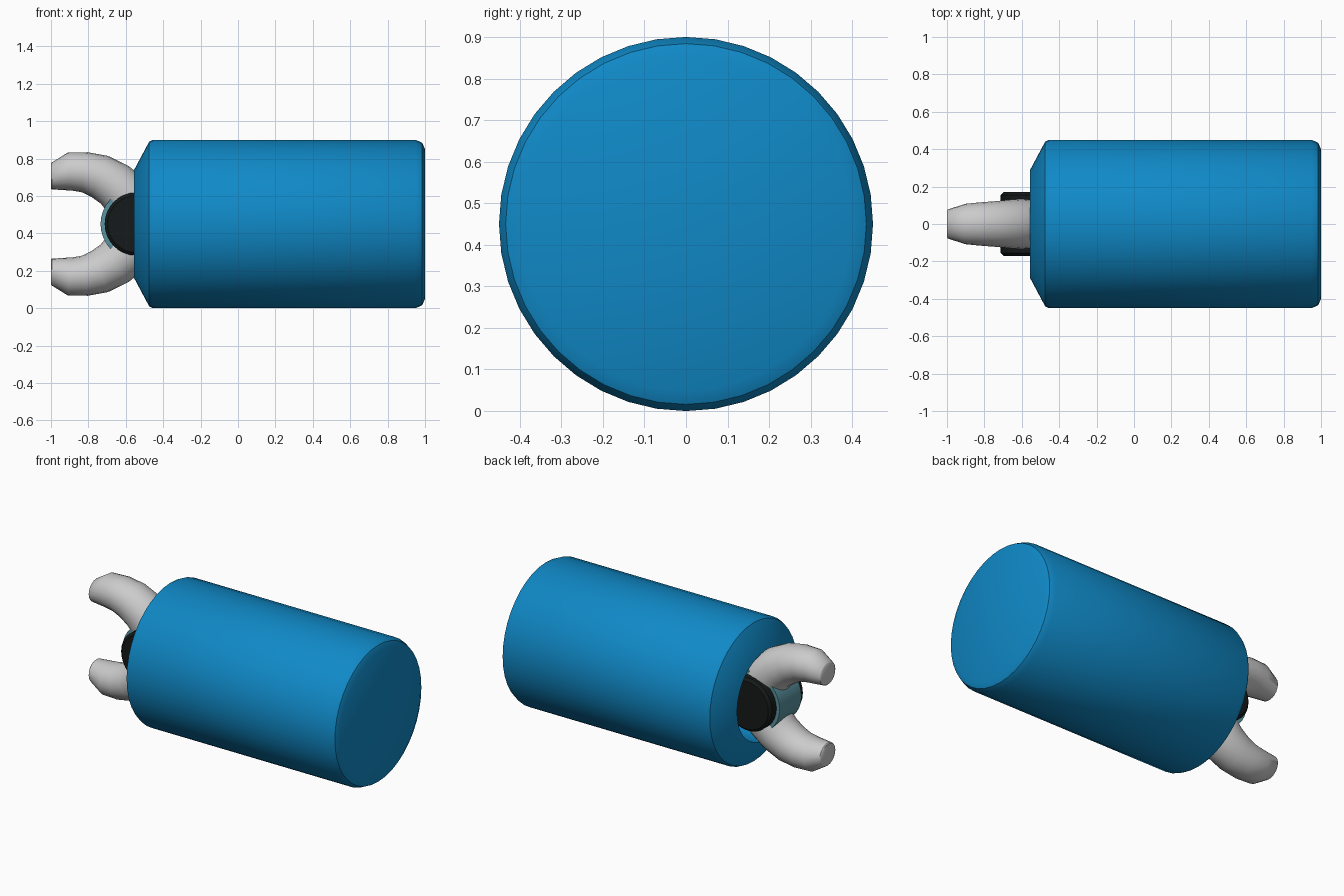
import bpy, bmesh, math
from mathutils import Vector, Matrix

if "Cube" in bpy.data.objects:
    bpy.data.objects.remove(bpy.data.objects["Cube"])

CZ = 0.45      # height of the main axis
HUB_X = -0.545  # pivot position


def material(name, color):
    m = bpy.data.materials.new(name)
    m.diffuse_color = (*color, 1)
    m.use_nodes = True
    m.node_tree.nodes["Principled BSDF"].inputs["Base Color"].default_value = m.diffuse_color
    return m


blue = material("blue", (0.005, 0.25, 0.57))
black = material("black", (0.008, 0.01, 0.01))
teal = material("teal", (0.10, 0.29, 0.35))


def finish(name, bm, mat=None, angle=30):
    bmesh.ops.recalc_face_normals(bm, faces=bm.faces[:])
    me = bpy.data.meshes.new(name)
    bm.to_mesh(me)
    bm.free()
    ob = bpy.data.objects.new(name, me)
    bpy.context.collection.objects.link(ob)
    if mat:
        me.materials.append(mat)
    bpy.ops.object.select_all(action='DESELECT')
    ob.select_set(True)
    bpy.context.view_layer.objects.active = ob
    bpy.ops.object.shade_smooth_by_angle(angle=math.radians(angle))
    return ob


def loft(name, rings, mat=None, angle=30):
    """Skin a list of vertex rings and cap both ends."""
    bm = bmesh.new()
    loops = [[bm.verts.new(p) for p in r] for r in rings]
    n = len(loops[0])
    for a, b in zip(loops, loops[1:]):
        for i in range(n):
            j = (i + 1) % n
            bm.faces.new((a[i], a[j], b[j], b[i]))
    bm.faces.new(loops[0])
    bm.faces.new(loops[-1])
    return finish(name, bm, mat, angle)


def ring(center, u, v, ru, rv, n):
    c = Vector(center)
    return [c + u * ru * math.cos(2 * math.pi * i / n) + v * rv * math.sin(2 * math.pi * i / n)
            for i in range(n)]


X, Y, Z = Vector((1, 0, 0)), Vector((0, 1, 0)), Vector((0, 0, 1))

# Body: turned shell with a recess at the jaw end
profile = [(-0.30, 0.28), (-0.555, 0.28), (-0.555, 0.29), (-0.475, 0.44), (-0.455, 0.45),
           (0.95, 0.45), (0.985, 0.434), (1.0, 0.40)]
loft("body", [ring((x, 0, CZ), Y, Z, r, r, 40) for x, r in profile], blue)

# Pivot hub between the discs
hub = [(-0.11, 0.19), (0.11, 0.19)]
loft("pivot_hub", [ring((HUB_X, y, CZ), X, Z, r, r, 32) for y, r in hub], teal)

# Side discs with softened rims
disc = [(0.10, 0.155), (0.11, 0.168), (0.155, 0.168), (0.17, 0.152)]
for side, label in ((1, "left"), (-1, "right")):
    loft("pivot_disc_" + label,
         [ring((HUB_X, side * y, CZ), X, Z, r, r, 32) for y, r in disc], black)

# Jaws: bent tapering fingers; x, height above axis, half thickness, half width
path = [(-1.0, 0.255, 0.065, 0.07), (-0.995, 0.257, 0.072, 0.078), (-0.90, 0.28, 0.102, 0.108),
        (-0.82, 0.277, 0.108, 0.116), (-0.74, 0.255, 0.118, 0.122), (-0.66, 0.21, 0.125, 0.13),
        (-0.59, 0.145, 0.135, 0.135), (-0.53, 0.06, 0.13, 0.13), (-0.50, 0.0, 0.12, 0.12)]
for s, label in ((1, "upper"), (-1, "lower")):
    rings = []
    for i, (x, h, rt, rw) in enumerate(path):
        a, b = path[max(i - 1, 0)], path[min(i + 1, len(path) - 1)]
        t = Vector((b[0] - a[0], 0, s * (b[1] - a[1]))).normalized()
        if i < 2:
            t = X.copy()  # upright tip
        rings.append(ring((x, 0, CZ + s * h), t.cross(Y), Y, rt, rw, 20))
    loft(label + "_jaw", rings, None, 40)
